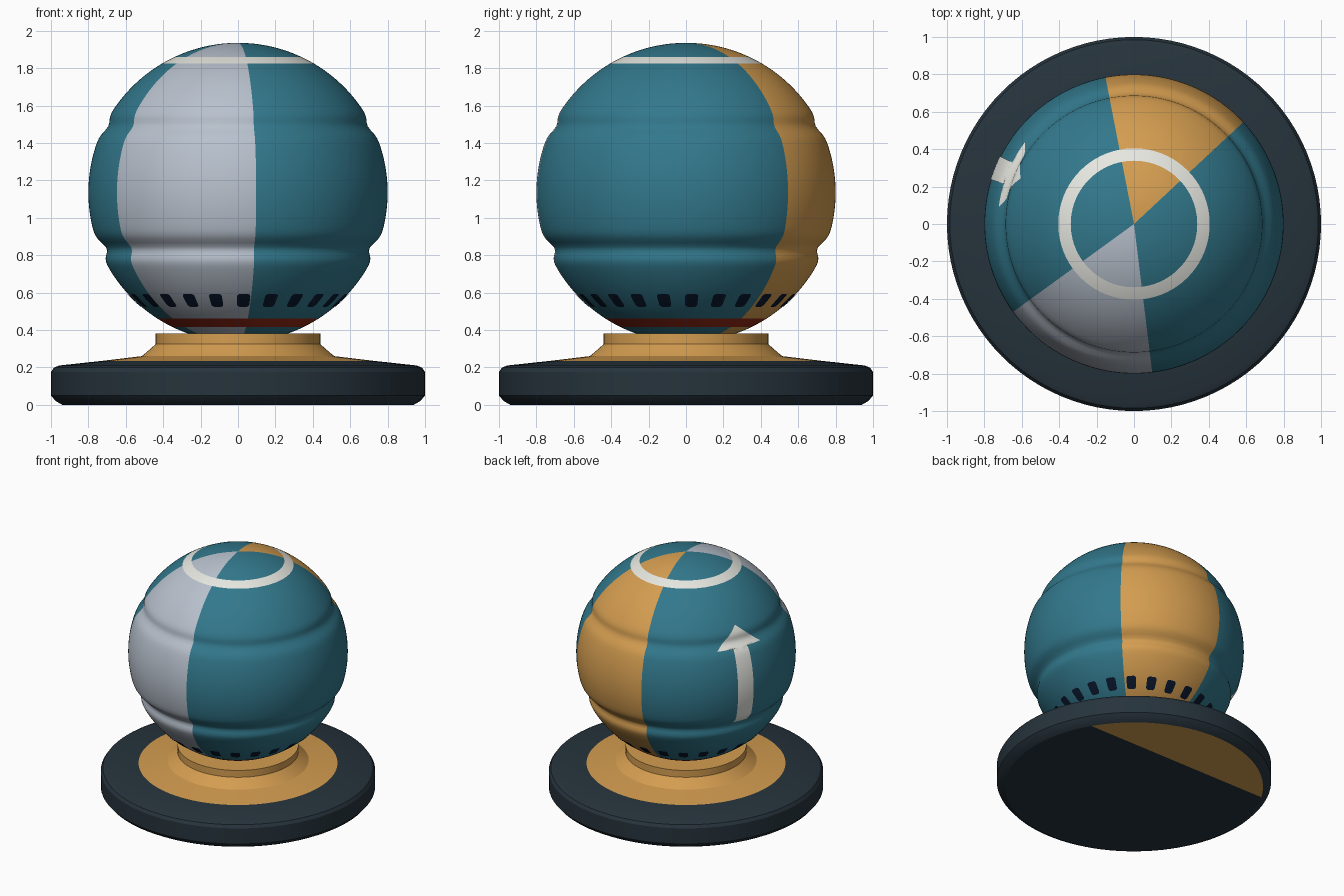
import bpy, bmesh
from math import sin, cos, acos, sqrt, exp, radians, pi

cube = bpy.data.objects.get("Cube")
if cube:
    bpy.data.objects.remove(cube, do_unlink=True)

RADIUS, CENTRE = 0.8, 1.135


def material(name, rgb):
    lin = [((c / 255 + 0.055) / 1.055) ** 2.4 if c > 10 else c / 255 / 12.92 for c in rgb]
    m = bpy.data.materials.new(name)
    m.use_nodes = True
    m.diffuse_color = (*lin, 1)
    m.node_tree.nodes["Principled BSDF"].inputs["Base Color"].default_value = (*lin, 1)
    return m


teal = material("teal", (50, 120, 140))
orange = material("orange", (212, 157, 80))
grey = material("pale grey", (184, 193, 205))
white = material("off white", (232, 232, 226))
red = material("dark red", (150, 42, 24))
navy = material("navy", (10, 24, 46))
slate = material("slate", (38, 51, 60))


def finish(bm, name, mats, angle=30):
    mesh = bpy.data.meshes.new(name)
    bm.to_mesh(mesh)
    bm.free()
    obj = bpy.data.objects.new(name, mesh)
    bpy.context.collection.objects.link(obj)
    for m in mats:
        mesh.materials.append(m)
    bpy.ops.object.select_all(action="DESELECT")
    obj.select_set(True)
    bpy.context.view_layer.objects.active = obj
    bpy.ops.object.shade_smooth_by_angle(angle=radians(angle))
    return obj


def ring(bm, r, z, n):
    return [bm.verts.new((r * cos(2 * pi * i / n), r * sin(2 * pi * i / n), z)) for i in range(n)]


def lathe(bm, profile, n, rule):
    """Revolve (radius, z) pairs from bottom to top; rule(angle, z) gives the colour slot."""
    rings = [ring(bm, r, z, n) for r, z in profile]
    for k in range(len(rings) - 1):
        lo, hi = rings[k], rings[k + 1]
        z = (profile[k][1] + profile[k + 1][1]) / 2
        for i in range(n):
            j = (i + 1) % n
            f = bm.faces.new((lo[i], lo[j], hi[j], hi[i]))
            f.material_index = rule((i + 0.5) * 360 / n, z)
    return rings


def ball_radius(z):
    """Sphere radius at a height, with two soft grooves."""
    r = sqrt(max(0, RADIUS ** 2 - (z - CENTRE) ** 2))
    r -= 0.024 * exp(-((z - 1.49) / 0.042) ** 2)
    r -= 0.04 * exp(-((z - 0.835) / 0.045) ** 2)
    return max(r, 0)


# Ball: colour wedges by angle, painted bands by height
RED_BAND, WHITE_BAND = (0.415, 0.46), (1.825, 1.86)


def ball_colour(angle, z):
    if RED_BAND[0] < z < RED_BAND[1]:
        return 3
    if WHITE_BAND[0] < z < WHITE_BAND[1]:
        return 4
    if 43 < angle < 101:
        return 1
    if 216 < angle < 277:
        return 2
    return 0


steps = 110
heights = [CENTRE - RADIUS * cos(pi * k / steps) for k in range(1, steps)]
heights = sorted(heights + list(RED_BAND) + list(WHITE_BAND))
bm = bmesh.new()
rings = lathe(bm, [(ball_radius(z), z) for z in heights], 360, ball_colour)
for loop, z, flip in ((rings[0], CENTRE - RADIUS, True), (rings[-1], CENTRE + RADIUS, False)):
    pole = bm.verts.new((0, 0, z))
    for i in range(360):
        a, b = loop[i], loop[(i + 1) % 360]
        f = bm.faces.new((b, a, pole) if flip else (a, b, pole))
        f.material_index = ball_colour(i + 0.5, z)
finish(bm, "ball", [teal, orange, grey, red, white], 60)


def patch(bm, azimuth, rows, cols, lift=0.004):
    """Thin painted plate on the ball; rows are (z, half width in degrees)."""
    previous = None
    for z, half in rows:
        r = ball_radius(z) + lift
        row = []
        for i in range(cols + 1):
            a = radians(azimuth + half * (2 * i / cols - 1))
            row.append(bm.verts.new((r * cos(a), r * sin(a), z)))
        if previous:
            for i in range(cols):
                bm.faces.new((previous[i], previous[i + 1], row[i + 1], row[i]))
        previous = row


# Row of rounded slots around the lower ball
SLOT_Z, SLOT_H, SLOT_W, CORNER = 0.558, 0.035, 3.5, 0.4
slot = []
for k in range(-8, 9):
    t = k / 8
    edge = max(0, (abs(t) - (1 - CORNER)) / CORNER)
    slot.append((SLOT_Z + SLOT_H * t, SLOT_W * (1 - 0.45 * (1 - sqrt(1 - edge ** 2)))))
bm = bmesh.new()
for k in range(24):
    patch(bm, 3 + 15 * k, slot, 4)
finish(bm, "slots", [navy], 60)

# Upward arrow: straight shaft, then a tapering head
shaft = [(0.86 + 0.59 * k / 30, 4.8) for k in range(31)]
head = [(1.451 + 0.149 * k / 14, 14.5 * (1 - k / 14) + 0.3) for k in range(15)]
bm = bmesh.new()
patch(bm, 158, shaft + head, 12)
finish(bm, "arrow", [white], 60)

# Base: slate foot rising to an orange collar, with a two-colour underside
profile = [(0.94, 0), (0.975, 0.02), (1, 0.05), (1, 0.175), (0.985, 0.198), (0.955, 0.21),
           (0.725, 0.235), (0.515, 0.26), (0.49, 0.28), (0.445, 0.32), (0.44, 0.325),
           (0.44, 0.38), (0.2, 0.38)]
bm = bmesh.new()
rings = lathe(bm, profile, 96, lambda angle, z: int(z > 0.235))
bm.faces.new(rings[-1]).material_index = 1
under = bm.faces.new(rings[0][::-1])
bmesh.ops.bisect_plane(bm, geom=[under, *under.edges, *under.verts],
                       plane_co=(0, 0.48, 0), plane_no=(0, 1, 0))
for f in bm.faces:
    if all(v.co.z < 0.001 for v in f.verts) and f.calc_center_median().y > 0.48:
        f.material_index = 1
finish(bm, "base", [slate, orange], 25)
